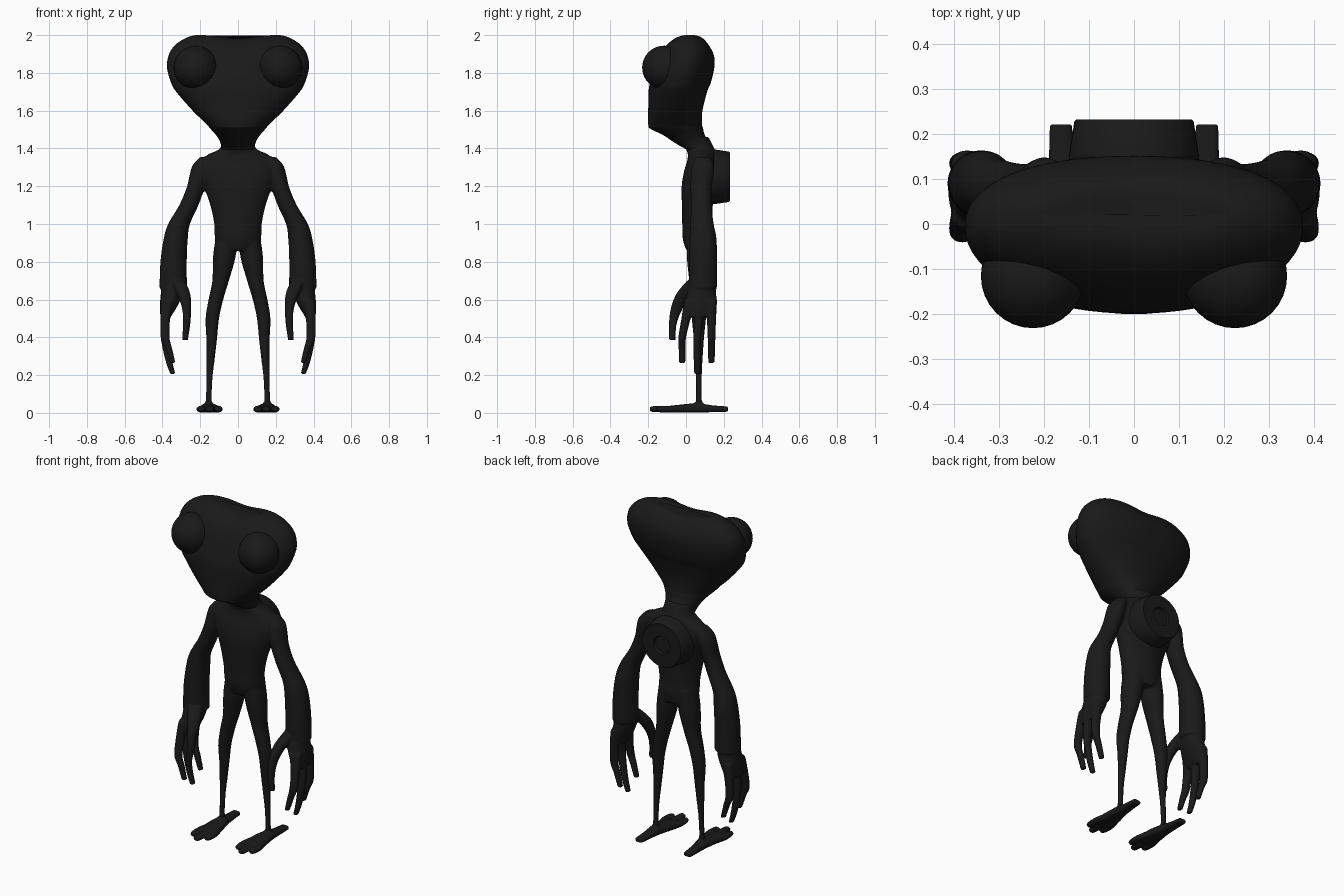
import bpy, bmesh, math
from mathutils import Vector

skin = bpy.data.materials.new("dark_skin")
skin.diffuse_color = (0.01, 0.01, 0.01, 1)


def spline(rows, n):
    """Catmull-Rom interpolation of cross-section rows."""
    p = [Vector(r) for r in rows]
    p = [p[0]] + p + [p[-1]]
    out = []
    for i in range(1, len(p) - 2):
        a, b, c, d = p[i - 1:i + 3]
        for k in range(n):
            t = k / n
            out.append(0.5 * (2 * b + (c - a) * t + (2 * a - 5 * b + 4 * c - d) * t * t
                              + (3 * b - a - 3 * c + d) * t ** 3))
    return out + [p[-2]]


def loft(bm, rows, axis="z", side=1, seg=24, n=5, power=2.0):
    """Rows are x, y, z, half-width, half-depth (or half-height when axis is y)."""
    rings = []
    for x, y, z, rx, ro in spline(rows, n):
        ring = []
        for k in range(seg):
            a = 2 * math.pi * k / seg
            c, s = math.cos(a), math.sin(a)
            u = rx * math.copysign(abs(c) ** (2 / power), c)
            v = ro * math.copysign(abs(s) ** (2 / power), s)
            co = (x + u, y + v, z) if axis == "z" else (x + u, y, z + v)
            ring.append(bm.verts.new((co[0] * side, co[1], co[2])))
        rings.append(ring)
    for a, b in zip(rings, rings[1:]):
        for k in range(seg):
            j = (k + 1) % seg
            bm.faces.new((a[k], a[j], b[j], b[k]))
    bm.faces.new(rings[0])
    bm.faces.new(rings[-1])


def finish(name, bm, voxel=0.0):
    bmesh.ops.recalc_face_normals(bm, faces=bm.faces)
    mesh = bpy.data.meshes.new(name)
    bm.to_mesh(mesh)
    bm.free()
    mesh.materials.append(skin)
    ob = bpy.data.objects.new(name, mesh)
    bpy.context.collection.objects.link(ob)
    bpy.context.view_layer.objects.active = ob
    bpy.ops.object.select_all(action="DESELECT")
    ob.select_set(True)
    bpy.ops.object.shade_smooth_by_angle(angle=math.radians(40))
    if voxel:
        rm = ob.modifiers.new("blend", "REMESH")
        rm.mode, rm.voxel_size, rm.use_smooth_shade = "VOXEL", voxel, True
        sm = ob.modifiers.new("soften", "SMOOTH")
        sm.factor, sm.iterations = 0.5, 3
    return ob


# torso, arms, hands and legs, blended into one skin
bm = bmesh.new()
loft(bm, [(0, .06, 1.46, .085, .06), (0, .075, 1.40, .095, .075), (0, .085, 1.37, .155, .075),
          (0, .085, 1.33, .205, .08), (0, .078, 1.28, .21, .088), (0, .067, 1.2, .182, .09),
          (0, .06, 1.1, .147, .082), (0, .06, 1.0, .126, .08), (0, .065, .92, .122, .082),
          (0, .07, .86, .10, .068)], seg=40)
for s in (-1, 1):
    # arm
    loft(bm, [(.17, .09, 1.355, .03, .04), (.195, .09, 1.31, .046, .058), (.21, .085, 1.25, .048, .06),
              (.225, .08, 1.19, .048, .056), (.26, .08, 1.1, .051, .055), (.312, .085, 1.0, .058, .062),
              (.33, .09, .92, .064, .072), (.341, .09, .8, .07, .074), (.343, .09, .66, .073, .074)], side=s)
    # palm
    loft(bm, [(.34, .085, .72, .06, .06), (.348, .083, .64, .06, .076), (.366, .077, .57, .048, .085),
              (.383, .072, .51, .028, .08)], side=s)
    # three fingers
    for base, tip, end in ((.02, -.02, .265), (.075, .06, .205), (.135, .135, .265)):
        loft(bm, [(.37, base, .6, .036, .03), (.385, (base + tip) / 2, .5, .027, .025),
                  (.386, tip, .4, .024, .021), (.368, tip, end + .08, .019, .02),
                  (.345, tip, end, .014, .018)], side=s, seg=16)
    # thumb
    loft(bm, [(.32, .05, .70, .04, .045), (.288, -.01, .63, .036, .042), (.272, -.05, .55, .024, .032),
              (.272, -.07, .47, .02, .021), (.281, -.073, .385, .016, .018)], side=s, seg=16)
    # leg
    loft(bm, [(.06, .07, .95, .055, .065), (.072, .07, .83, .06, .066), (.092, .07, .7, .044, .054),
              (.117, .068, .6, .039, .046), (.136, .068, .5, .036, .038), (.139, .068, .4, .029, .028),
              (.144, .068, .3, .023, .021), (.15, .068, .2, .017, .016), (.154, .068, .1, .015, .015),
              (.155, .068, .03, .018, .018)], side=s)
finish("body", bm, .007)

# head, wide at the brow and narrowing to the neck, with a dip on the crown
bm = bmesh.new()
profile = [(2.0, .20, .018, .022), (2.0, .225, -.03, .07), (1.985, .275, -.07, .10), (1.95, .33, -.11, .127),
           (1.9, .365, -.14, .148), (1.83, .376, -.165, .15), (1.75, .355, -.19, .132), (1.7, .327, -.198, .112),
           (1.6, .24, -.2, .087), (1.53, .168, -.2, .085), (1.505, .147, -.19, .09), (1.47, .116, -.12, .1),
           (1.43, .093, -.06, .125), (1.39, .09, .01, .145)]
loft(bm, [(0, (f + b) / 2, z, rx, (b - f) / 2) for z, rx, f, b in profile], seg=64, n=6, power=2.25)
for v in bm.verts:
    v.co.z -= .02 * math.exp(-(v.co.x / .11) ** 2) * max(0, min(1, (v.co.z - 1.85) / .12))
finish("head", bm)

# bulging eyes
for s, label in ((-1, "right"), (1, "left")):
    bm = bmesh.new()
    bmesh.ops.create_uvsphere(bm, u_segments=32, v_segments=20, radius=.116)
    bmesh.ops.translate(bm, verts=bm.verts, vec=(.225 * s, -.116, 1.828))
    finish(label + "_eye", bm)

# feet: wedge sole with blunt heel and three toes
for s, label in ((-1, "right"), (1, "left")):
    bm = bmesh.new()
    loft(bm, [(.163, .222, .02, .025, .014), (.16, .14, .022, .03, .018), (.156, .068, .026, .037, .025),
              (.152, 0, .024, .052, .023), (.15, -.09, .02, .06, .017)], axis="y", side=s, power=2.6)
    for x0, x1, end in ((.125, .105, -.155), (.151, .15, -.19), (.177, .196, -.155)):
        loft(bm, [(x0, .01, .022, .02, .02), (x1, -.08, .02, .023, .018), (x1, end + .02, .02, .022, .016),
                  (x1, end, .02, .015, .011)], axis="y", side=s, seg=16)
    loft(bm, [(.155, .068, .02, .034, .034), (.155, .068, .04, .028, .03), (.155, .068, .065, .015, .015)], side=s)
    finish(label + "_foot", bm, .005)

# round back pack with a small recessed hub
bm = bmesh.new()
loft(bm, [(0, .10, 1.25, .148, .148), (0, .15, 1.25, .145, .145), (0, .228, 1.25, .133, .133),
          (0, .233, 1.25, .128, .128), (0, .233, 1.25, .055, .055), (0, .22, 1.25, .05, .05),
          (0, .22, 1.25, .001, .001)], axis="y", seg=48, n=1)
finish("back_pack", bm)
